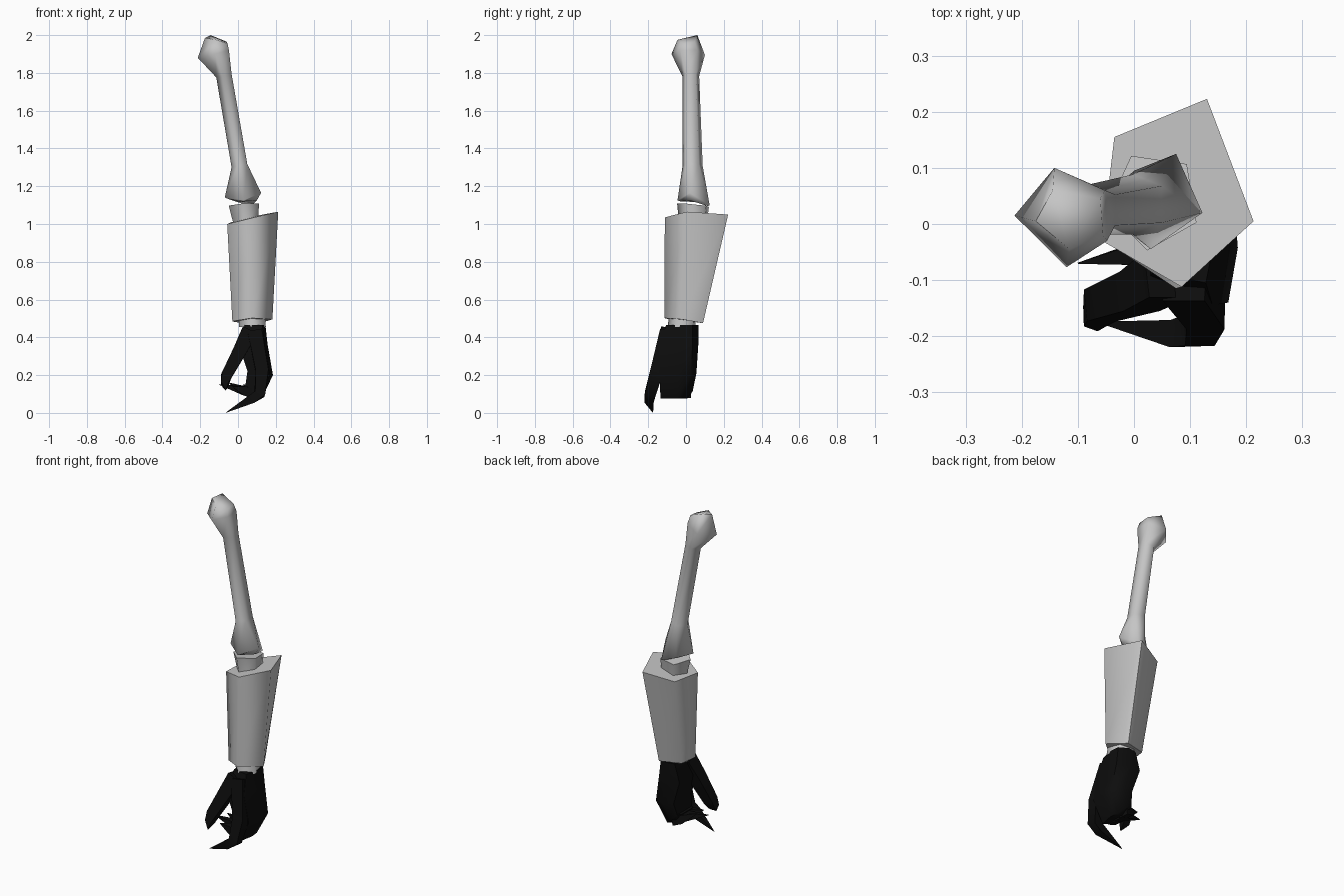
import bpy, bmesh, math
from mathutils import Vector

cube = bpy.data.objects.get("Cube")
if cube:
    bpy.data.objects.remove(cube, do_unlink=True)


def material(name, value):
    m = bpy.data.materials.new(name)
    m.use_nodes = True
    col = (value, value, value, 1)
    m.diffuse_color = col
    bsdf = next(n for n in m.node_tree.nodes if n.type == 'BSDF_PRINCIPLED')
    bsdf.inputs["Base Color"].default_value = col
    bsdf.inputs["Roughness"].default_value = 0.8
    return m


GREY = material("light_grey", 0.56)
BLACK = material("black", 0.004)


def loft(name, rings, mat, angle=80):
    """Skin a list of equal-length point rings and cap both ends."""
    bm = bmesh.new()
    vs = [[bm.verts.new(p) for p in r] for r in rings]
    n = len(rings[0])
    for a, b in zip(vs, vs[1:]):
        for i in range(n):
            j = (i + 1) % n
            bm.faces.new((a[i], a[j], b[j], b[i]))
    bm.faces.new(vs[0])
    bm.faces.new(vs[-1])
    bmesh.ops.recalc_face_normals(bm, faces=bm.faces)
    me = bpy.data.meshes.new(name)
    bm.to_mesh(me)
    bm.free()
    me.materials.append(mat)
    ob = bpy.data.objects.new(name, me)
    bpy.context.collection.objects.link(ob)
    bpy.ops.object.select_all(action='DESELECT')
    ob.select_set(True)
    bpy.context.view_layer.objects.active = ob
    bpy.ops.object.shade_smooth_by_angle(angle=math.radians(angle))
    return ob


def ngon(c, rx, ry, n=5, start=180, tilt=(0, 0)):
    """Horizontal n-sided ring, sheared in z by the tilt slopes."""
    pts = []
    for i in range(n):
        a = math.radians(start - 360 * i / n)
        dx, dy = rx * math.cos(a), ry * math.sin(a)
        pts.append((c[0] + dx, c[1] + dy, c[2] + tilt[0] * dx + tilt[1] * dy))
    return pts


def finger(name, path):
    """Tapered four-sided tube along (x, y, z, half width) points."""
    pts = [Vector(p[:3]) for p in path]
    rings = []
    for i, p in enumerate(pts):
        t = (pts[min(i + 1, len(pts) - 1)] - pts[max(i - 1, 0)]).normalized()
        u = (Vector((0, 1, 0)) - t * t.y).normalized()
        v = t.cross(u)
        w = path[i][3]
        rings.append([p + (u * a + v * b) * w
                      for a, b in ((1, 1), (-1, 1), (-1, -1), (1, -1))])
    return loft(name, rings, BLACK, 60)


# Upper arm bone: knobbed top, slim shaft, flared lower end
loft("upper_arm_bone", [
    [(-0.175, 0.005, 1.985), (-0.145, 0.06, 2.0), (-0.06, 0.045, 1.965),
     (-0.055, -0.02, 1.955), (-0.115, -0.045, 1.975)],
    [(-0.213, 0.015, 1.88), (-0.142, 0.10, 1.895), (-0.052, 0.06, 1.92),
     (-0.048, -0.03, 1.92), (-0.12, -0.077, 1.90)],
    ngon((-0.07, 0.025, 1.785), 0.045, 0.047, tilt=(0.2, 0)),
    ngon((0.012, 0.035, 1.31), 0.046, 0.056, tilt=(0.2, 0)),
    [(-0.07, 0.03, 1.14), (0.0, 0.095, 1.12), (0.075, 0.125, 1.10),
     (0.122, 0.02, 1.165), (0.03, -0.045, 1.125)],
    [(-0.045, 0.03, 1.13), (0.0, 0.08, 1.115), (0.07, 0.115, 1.095),
     (0.10, 0.02, 1.125), (0.03, -0.03, 1.12)],
], GREY)

# Forearm bone running through the sleeve from elbow to wrist
loft("forearm_bone", [
    ngon((0.035, 0.042, 1.10), 0.085, 0.09, start=190, tilt=(0.05, -0.1)),
    ngon((0.045, 0.04, 0.98), 0.065, 0.075, start=190),
    ngon((0.08, -0.02, 0.455), 0.075, 0.078, start=190),
], GREY)

# Five-sided tapered sleeve with a slanted top
loft("forearm_sleeve", [
    [(-0.057, -0.03, 1.0), (-0.035, 0.155, 1.01), (0.13, 0.223, 1.05),
     (0.213, 0.005, 1.065), (0.085, -0.112, 1.035)],
    [(-0.03, -0.045, 0.485), (-0.01, 0.055, 0.48), (0.115, 0.09, 0.475),
     (0.182, -0.02, 0.495), (0.075, -0.115, 0.502)],
], GREY)


def slab(x0, x1, y0, y1, z0, z1):
    """Six-sided palm ring; z runs from z0 at x0 to z1 at x1."""
    ym = (y0 + y1) / 2
    return [(x0, y0 + 0.02, z0), (x0, y1 - 0.01, z0),
            ((x0 + x1) / 2, y1, (z0 + z1) / 2), (x1, y1 - 0.03, z1),
            (x1 + 0.005, ym, z1), (x1 - 0.012, y0, z1)]


# Palm with the curled finger block
loft("palm", [
    slab(0.035, 0.14, -0.105, 0.065, 0.465, 0.465),
    slab(0.005, 0.152, -0.145, 0.065, 0.36, 0.36),
    slab(0.05, 0.18, -0.14, 0.055, 0.22, 0.20),
    slab(0.04, 0.12, -0.135, 0.035, 0.15, 0.075),
    slab(0.025, 0.07, -0.12, 0.02, 0.15, 0.085),
], BLACK, 60)

# Pointed ends of the curled fingers
for i, (y, tip) in enumerate([(-0.095, (-0.03, -0.125, 0.14)),
                              (-0.04, (-0.10, -0.07, 0.15)),
                              (0.0, (-0.05, -0.03, 0.16))]):
    finger(f"finger_claw_{i + 1}", [
        (0.08, y, 0.105, 0.028), (0.03, y - 0.01, 0.118, 0.024), (*tip, 0.001)])

# Forward finger with a long claw
finger("index_finger", [
    (0.09, -0.10, 0.43, 0.038), (0.128, -0.155, 0.22, 0.034),
    (0.115, -0.19, 0.10, 0.028), (0.075, -0.195, 0.075, 0.024),
    (-0.063, -0.175, 0.002, 0.001)])

# Thumb
finger("thumb", [
    (0.06, -0.09, 0.43, 0.042), (0.01, -0.12, 0.33, 0.036),
    (-0.06, -0.145, 0.20, 0.029), (-0.07, -0.165, 0.155, 0.02),
    (-0.065, -0.19, 0.12, 0.001)])
